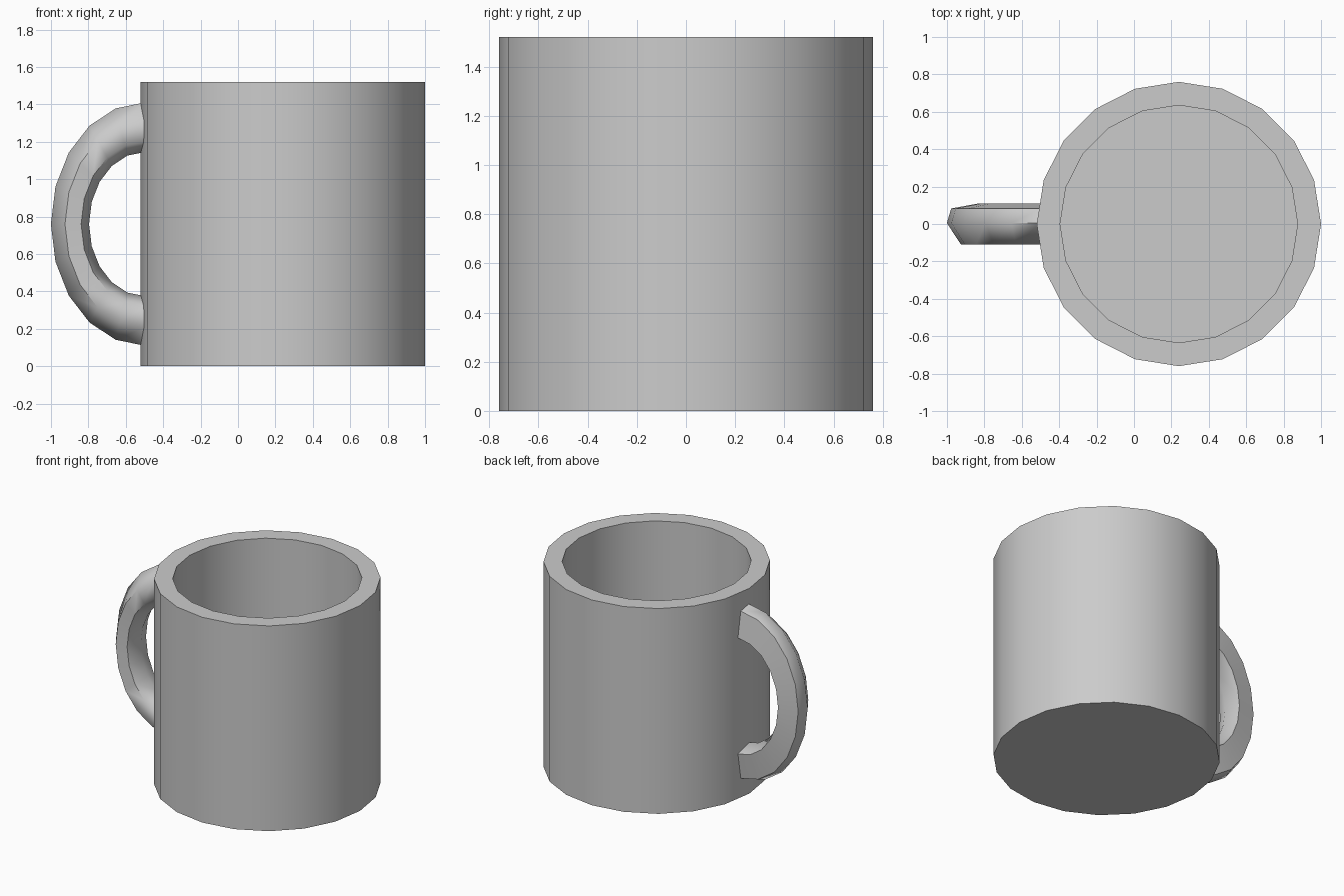
import bpy, bmesh
from math import sin, cos, pi, radians

if "Cube" in bpy.data.objects:
    bpy.data.objects.remove(bpy.data.objects["Cube"])


def make_object(name, rings, closed, angle):
    """Skin a list of equal-length rings, cap both ends, smooth by angle."""
    bm = bmesh.new()
    loops = [[bm.verts.new(p) for p in ring] for ring in rings]
    n = len(rings[0])
    for a, b in zip(loops, loops[1:]):
        for i in range(n):
            j = (i + 1) % n
            bm.faces.new((a[i], a[j], b[j], b[i]))
    if closed:
        bm.faces.new(loops[0])
        bm.faces.new(loops[-1])
    bmesh.ops.recalc_face_normals(bm, faces=bm.faces)
    mesh = bpy.data.meshes.new(name)
    bm.to_mesh(mesh)
    bm.free()
    obj = bpy.data.objects.new(name, mesh)
    bpy.context.collection.objects.link(obj)
    bpy.ops.object.select_all(action='DESELECT')
    obj.select_set(True)
    bpy.context.view_layer.objects.active = obj
    bpy.ops.object.shade_smooth_by_angle(angle=radians(angle))
    return obj


# Mug body: 20-sided turned wall with rim and inner floor
SIDES, CX = 20, 0.24
profile = [(0.76, 0.0), (0.76, 1.52), (0.635, 1.52), (0.635, 0.125)]
make_object("mug_body",
            [[(CX + r * cos(2 * pi * i / SIDES), r * sin(2 * pi * i / SIDES), z)
              for i in range(SIDES)] for r, z in profile],
            True, 30)

# Handle: half ring, squashed in x, with a flat back and rounded front section
section = [(0.65, 0.005), (0.62, 0.083), (0.43, 0.11),
           (0.385, 0.0), (0.44, -0.10), (0.552, -0.11)]  # (radius, y)
hx, hz, squash = -0.5, 0.76, 0.77


def handle_ring(a, shift=0.0):
    return [(hx + shift - squash * r * cos(a), y, hz + r * sin(a))
            for r, y in section]


rings = [handle_ring(radians(-90 + 18 * k)) for k in range(11)]
# short stubs buried in the wall
rings = [handle_ring(-pi / 2, 0.04)] + rings + [handle_ring(pi / 2, 0.04)]
make_object("handle", rings, True, 58)
